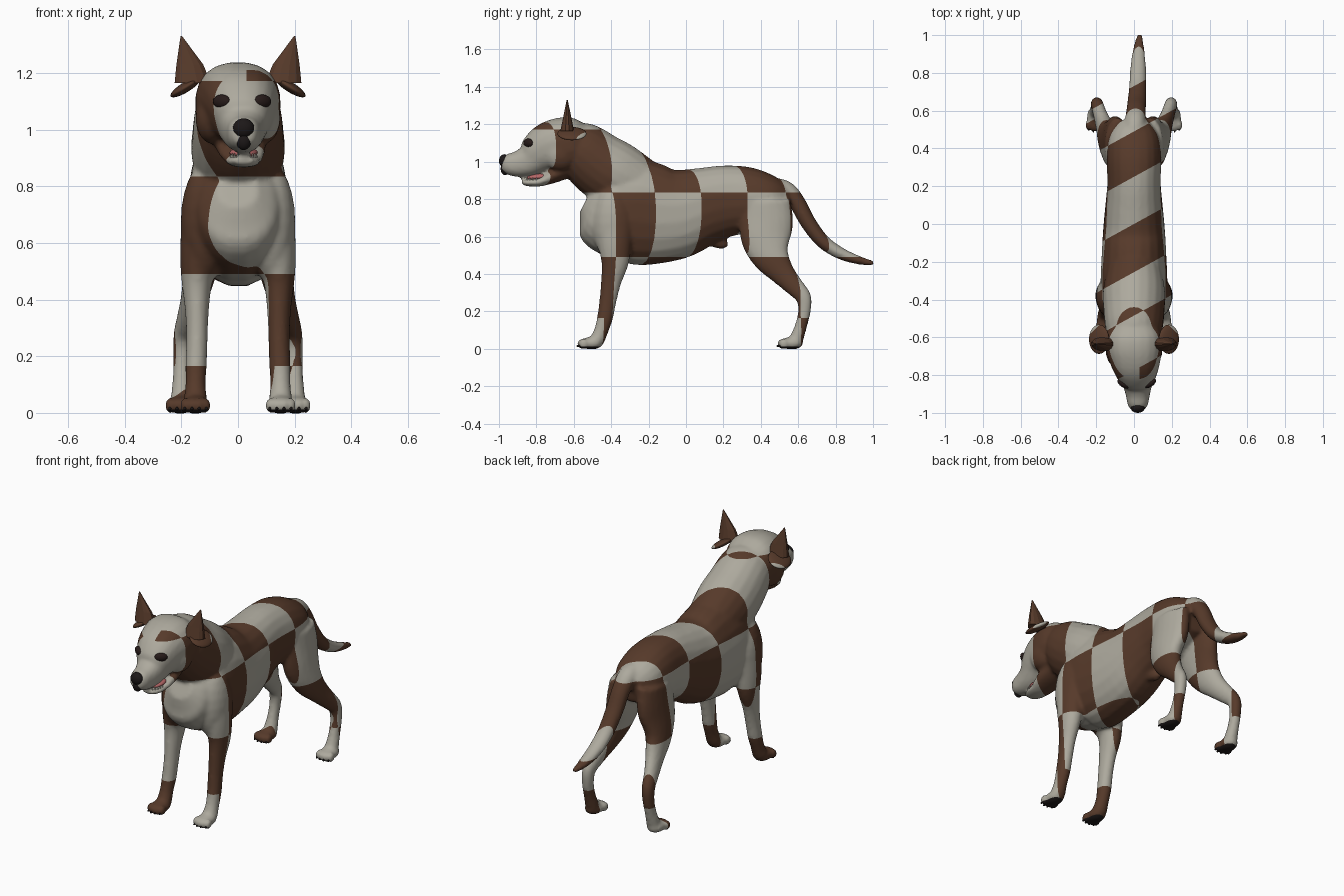
import bpy, bmesh, math
from mathutils import Vector, Matrix
from mathutils.bvhtree import BVHTree

if "Cube" in bpy.data.objects:
    bpy.data.objects.remove(bpy.data.objects["Cube"], do_unlink=True)


def material(name, rgb):
    m = bpy.data.materials.new(name)
    m.use_nodes = True
    m.diffuse_color = (*rgb, 1)
    m.node_tree.nodes["Principled BSDF"].inputs["Base Color"].default_value = (*rgb, 1)
    return m


WHITE = material("white_fur", (0.42, 0.40, 0.34))
BROWN = material("brown_fur", (0.094, 0.042, 0.023))
BLACK = material("black_skin", (0.012, 0.009, 0.009))
EYE = material("dark_eye", (0.02, 0.011, 0.01))
PINK = material("pink_tongue", (0.48, 0.14, 0.14))
TOOTH = material("ivory_teeth", (0.6, 0.57, 0.48))


def smooth_path(rows, steps=4):
    """Catmull-Rom interpolation of rows of x, y, z, side radius, normal radius"""
    p = [Vector(r) for r in rows]
    p = [p[0] * 2 - p[1]] + p + [p[-1] * 2 - p[-2]]
    out = []
    for a, b, c, d in zip(p, p[1:], p[2:], p[3:]):
        for i in range(steps):
            t = i / steps
            out.append(b + (c - a) * (t / 2) + (a * 2 - b * 5 + c * 4 - d) * (t * t / 2)
                       + (b * 3 - a - c * 3 + d) * (t ** 3 / 2))
    return out + [p[-2]]


def loft(bm, rows, side=1, sides=20, smooth=True, power=1.0):
    """Tube of (super)elliptical sections; side mirrors it across x"""
    pts = smooth_path(rows) if smooth else [Vector(r) for r in rows]
    rings = []
    for i, q in enumerate(pts):
        tan = Vector(pts[min(i + 1, len(pts) - 1)][:3]) - Vector(pts[max(i - 1, 0)][:3])
        tan.x = 0
        nor = tan.normalized().cross(Vector((1, 0, 0)))
        ring = []
        for k in range(sides):
            a = math.tau * (k + .5) / sides
            u, w = (math.copysign(abs(t) ** power, t) for t in (math.cos(a), math.sin(a)))
            v = Vector(q[:3]) + Vector((q[3] * u, 0, 0)) + nor * q[4] * w
            ring.append(bm.verts.new((v.x * side, v.y, v.z)))
        rings.append(ring)
    faces = [bm.faces.new(rings[0]), bm.faces.new(rings[-1])]
    for r, s in zip(rings, rings[1:]):
        for k in range(sides):
            j = (k + 1) % sides
            faces.append(bm.faces.new((r[k], r[j], s[j], s[k])))
    bmesh.ops.recalc_face_normals(bm, faces=faces)


def ball(bm, loc, size, tilt=0, axis='Y'):
    m = Matrix.Translation(loc) @ Matrix.Rotation(tilt, 4, axis) @ Matrix.Diagonal((*size, 1))
    bmesh.ops.create_uvsphere(bm, u_segments=20, v_segments=12, radius=1, matrix=m)


def finish(name, bm, mats, smooth=True):
    me = bpy.data.meshes.new(name)
    for f in bm.faces:
        f.smooth = smooth
    bm.to_mesh(me)
    bm.free()
    for m in mats:
        me.materials.append(m)
    ob = bpy.data.objects.new(name, me)
    bpy.context.scene.collection.objects.link(ob)
    return ob


def fuse(ob, voxel):
    """Merge overlapping volumes into one smooth skin, returned as bmesh"""
    r = ob.modifiers.new("fuse", 'REMESH')
    r.mode, r.voxel_size = 'VOXEL', voxel
    s = ob.modifiers.new("soften", 'SMOOTH')
    s.factor, s.iterations = 0.5, 5
    me = bpy.data.meshes.new_from_object(ob.evaluated_get(bpy.context.evaluated_depsgraph_get()))
    bm = bmesh.new()
    bm.from_mesh(me)
    bpy.data.objects.remove(ob, do_unlink=True)
    bpy.data.meshes.remove(me)
    return bm


def cut(bm, co, no):
    geom = bm.verts[:] + bm.edges[:] + bm.faces[:]
    bmesh.ops.bisect_plane(bm, geom=geom, plane_co=co, plane_no=no, dist=1e-5)


# Patches: slanted bands alternating with height, shifted a little on the feet
SLANT, PAD, BROW = 0.55, 0.012, 0.03
BANDS = (-.775, -.485, -.255, 0, .25, .49, .73)
FOOT_BANDS = (-.775, -.54, -.255, 0, .25, .49, .67)
ROWS = (.165, .49, .835, 1.172)


def patchwork(bm):
    for b in sorted({*BANDS, *FOOT_BANDS}):
        cut(bm, (0, b, 0), (-SLANT, 1, 0))
    for z in ROWS + (PAD,):
        cut(bm, (0, 0, z), (0, 0, 1))
    cut(bm, (BROW, 0, 0), (1, 0, 0))
    for f in bm.faces:
        c = f.calc_center_median()
        bands = FOOT_BANDS if c.z < ROWS[0] else BANDS
        cell = sum(c.y - SLANT * c.x > b for b in bands) + sum(c.z > z for z in ROWS)
        f.material_index = 2 if c.z < PAD else (cell + 1) % 2
        # Only the left brow keeps its brown spot
        if c.z > ROWS[3] and c.x < BROW and c.y < -.65:
            f.material_index = 0


bm = bmesh.new()
# Trunk
loft(bm, [(0, -.54, .785, .07, .065), (0, -.50, .765, .13, .145), (0, -.45, .74, .16, .215),
          (0, -.39, .735, .172, .26), (0, -.30, .738, .178, .282), (0, -.2, .724, .174, .28),
          (0, -.05, .722, .166, .246), (0, .1, .764, .152, .208), (0, .22, .79, .142, .192),
          (0, .35, .795, .146, .175), (0, .46, .79, .133, .135), (0, .54, .78, .085, .085)], power=.9)
# Neck
loft(bm, [(0, -.22, .84, .14, .16), (0, -.36, .92, .165, .18), (0, -.46, .982, .162, .176),
          (0, -.55, 1.055, .152, .158), (0, -.62, 1.09, .13, .13)])
# Skull and muzzle
loft(bm, [(0, -.50, 1.1, .10, .09), (0, -.58, 1.09, .145, .14), (0, -.66, 1.088, .15, .15),
          (.005, -.73, 1.078, .133, .136), (.012, -.79, 1.044, .108, .114),
          (.017, -.84, 1.006, .082, .086), (.02, -.90, .988, .065, .07),
          (.02, -.955, .987, .054, .055), (.02, -.985, .988, .036, .034)], power=.85)
# Lower jaw
loft(bm, [(.005, -.64, .96, .09, .05), (.012, -.71, .925, .085, .04), (.018, -.78, .893, .066, .025),
          (.02, -.84, .888, .054, .02), (.02, -.878, .892, .032, .014)])
# Tail
loft(bm, [(0, .42, .86, .06, .06), (.005, .53, .85, .055, .05), (.01, .595, .78, .052, .045),
          (.015, .65, .68, .05, .042), (.02, .73, .575, .046, .038), (.022, .83, .508, .042, .032),
          (.025, .93, .472, .03, .022), (.03, 1.005, .457, .014, .012)])
# Sheath
ball(bm, (0, .165, .572), (.03, .065, .034), -.3, 'X')

for s in (-1, 1):
    # Shoulder and cheek
    ball(bm, (s * .115, -.385, .67), (.088, .115, .21))
    ball(bm, (s * .09, -.67, 1.04), (.06, .09, .09))
    # Front leg
    loft(bm, [(.12, -.38, .70, .08, .11), (.135, -.38, .56, .07, .09), (.145, -.38, .46, .054, .073),
              (.145, -.40, .36, .042, .055), (.145, -.417, .26, .038, .046), (.148, -.432, .17, .038, .043),
              (.15, -.452, .10, .036, .038), (.15, -.475, .045, .042, .04)], s)
    # Back leg
    loft(bm, [(.085, .42, .79, .068, .14), (.1, .428, .68, .066, .145), (.115, .428, .58, .065, .132),
              (.135, .455, .49, .058, .10), (.155, .515, .405, .047, .068), (.178, .577, .335, .038, .052),
              (.194, .628, .275, .034, .042), (.198, .633, .2, .031, .034),
              (.2, .614, .12, .031, .033), (.2, .59, .05, .038, .038)], s)
    # Paws and toes
    for x, y in ((.15, -.505), (.203, .565)):
        ball(bm, (s * x, y, .03), (.048, .062, .034))
        for k in (-1.5, -.5, .5, 1.5):
            ball(bm, (s * x + k * .025, y - .055 + abs(k) * .009, .026), (.017, .027, .028))

body = fuse(finish("body_volume", bm, []), .0105)
patchwork(body)
surface = BVHTree.FromBMesh(body)
finish("body", body, [WHITE, BROWN, BLACK])

# Ears: upright point over a drooping side flap, pale at the flap's outer back edge
for s, label in ((-1, "right"), (1, "left")):
    bm = bmesh.new()
    loft(bm, [(.16, -.635, 1.165, .066, .038), (.17, -.635, 1.23, .049, .024),
              (.2, -.635, 1.33, .003, .003)], s, 12, False)
    finish(label + "_ear", bm, [BROWN], False)
    bm = bmesh.new()
    ball(bm, (s * .185, -.61, 1.15), (.062, .078, .018), s * .55)
    cut(bm, (s * .22, -.57, 0), (s, 1, 0))
    for f in bm.faces:
        c = f.calc_center_median()
        f.material_index = int(s * c.x + c.y < .22 - .57)
    finish(label + "_ear_flap", bm, [WHITE, BROWN])

# Eyes set almost flush in the skin
for x, turn, label in ((-.057, -.6, "right"), (.086, .6, "left")):
    hit = surface.ray_cast(Vector((x, -2, 1.1)), Vector((0, 1, 0)))[0]
    bm = bmesh.new()
    ball(bm, hit + Vector((0, .008, 0)), (.036, .018, .024), turn, 'Z')
    finish(label + "_eye", bm, [EYE])

# Nose with groove down to the lip
bm = bmesh.new()
ball(bm, (.02, -.972, 1.005), (.038, .028, .035))
ball(bm, (.02, -.967, .962), (.027, .024, .034))
finish("nose", bm, [BLACK])

# Mouth
bm = bmesh.new()
ball(bm, (.02, -.79, .919), (.05, .07, .019), .08, 'X')
finish("tongue", bm, [PINK])
bm = bmesh.new()
for i in range(13):
    a = math.pi * i / 12
    at = Vector((.02 + .045 * math.cos(a), -.80 - .07 * math.sin(a), .909))
    bmesh.ops.create_cone(bm, segments=6, radius1=.005, radius2=.001, depth=.016,
                          cap_ends=True, matrix=Matrix.Translation(at))
finish("lower_teeth", bm, [TOOTH], False)

# Claws
bm = bmesh.new()
for s in (-1, 1):
    for x, y in ((.15, -.505), (.203, .565)):
        for k in (-1.5, -.5, .5, 1.5):
            ball(bm, (s * x + k * .025, y - .077 + abs(k) * .009, .015), (.005, .008, .006))
finish("claws", bm, [BLACK])
